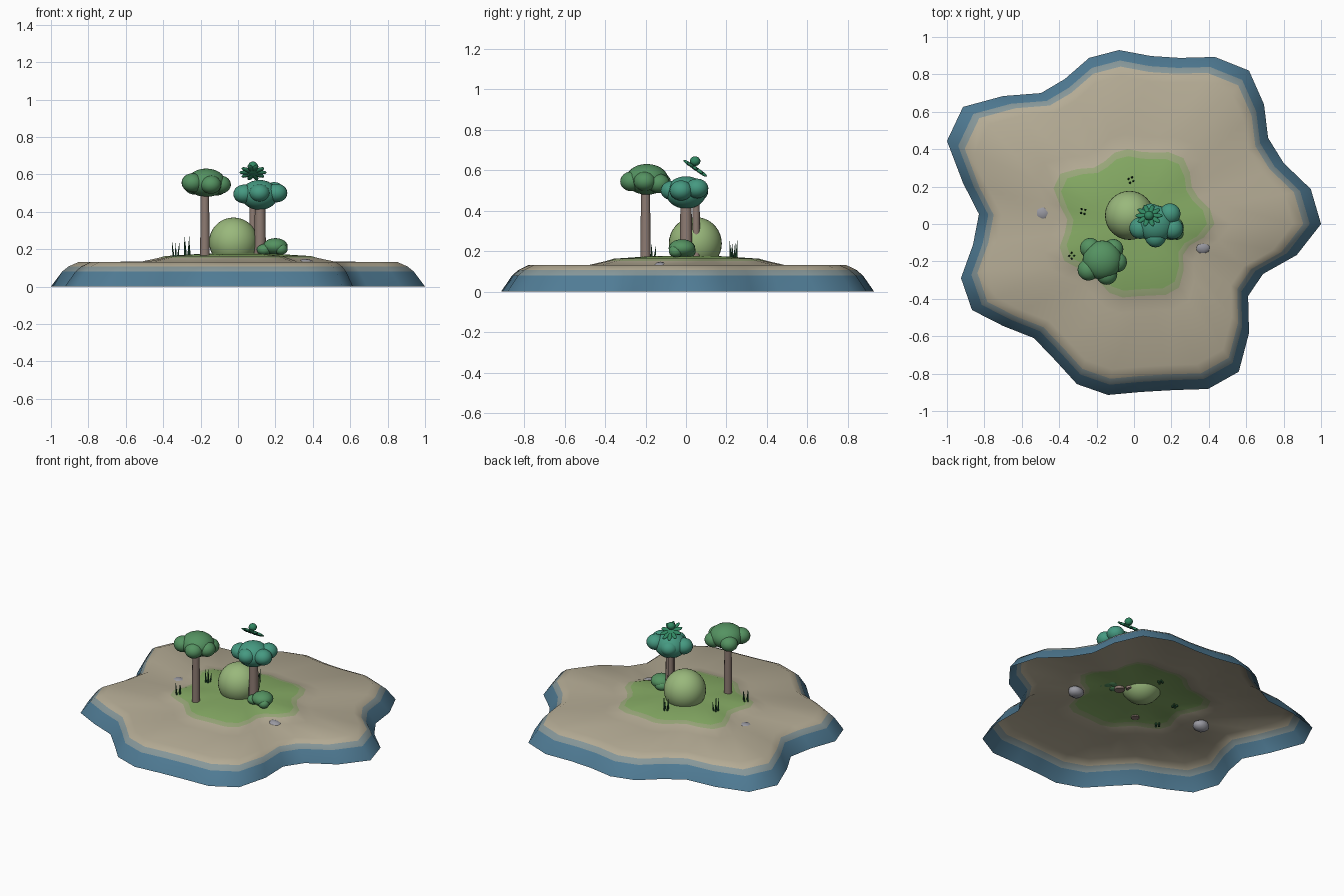
import bpy, bmesh, math, random
from mathutils import Vector, Matrix

if "Cube" in bpy.data.objects:
    bpy.data.objects.remove(bpy.data.objects["Cube"])
random.seed(4)


def mat(name, rgb):
    m = bpy.data.materials.new(name)
    m.diffuse_color = (*rgb, 1)
    m.use_nodes = True
    m.node_tree.nodes["Principled BSDF"].inputs["Base Color"].default_value = m.diffuse_color
    return m


WATER = mat("water_edge", (.08, .20, .30))
WET = mat("wet_sand", (.24, .31, .32))
SAND = mat("sand", (.46, .41, .30))
FADE = mat("grass_fade", (.33, .40, .20))
GRASS = mat("grass", (.24, .41, .13))
HILL = mat("hill", (.32, .48, .20))
BARK = mat("bark", (.27, .20, .17))
LEAF = mat("leaf", (.09, .29, .12))
TEAL = mat("teal_leaf", (.06, .32, .22))
PALM = mat("palm_leaf", (.03, .24, .12))
BLADE = mat("blade", (.02, .10, .04))
STONE = mat("stone", (.32, .32, .36))


def finish(name, bm, mats, smooth=True):
    me = bpy.data.meshes.new(name)
    bm.to_mesh(me)
    bm.free()
    for m in mats:
        me.materials.append(m)
    for p in me.polygons:
        p.use_smooth = smooth
    ob = bpy.data.objects.new(name, me)
    bpy.context.collection.objects.link(ob)
    return ob


def ball(bm, c, r, rot=Matrix(), seg=20):
    s = Matrix.Diagonal((*r, 1))
    bmesh.ops.create_uvsphere(bm, u_segments=seg, v_segments=seg // 2 + 2,
                              radius=1, matrix=Matrix.Translation(c) @ rot @ s)


def cone(bm, a, b, r1, r2, seg=12):
    a, b = Vector(a), Vector(b)
    d = b - a
    rot = d.to_track_quat('Z', 'Y').to_matrix().to_4x4()
    bmesh.ops.create_cone(bm, cap_ends=True, segments=seg, radius1=r1, radius2=r2,
                          depth=d.length, matrix=Matrix.Translation((a + b) / 2) @ rot)


# Island: shoreline repeated inward as rings, open underneath
shore = [(1, 0), (.945, .187), (.8, .326), (.717, .46), (.695, .64), (.615, .82),
         (.433, .893), (.246, .888), (.09, .898), (-.08, .93), (-.24, .888),
         (-.37, .775), (-.497, .70), (-.70, .684), (-.914, .626), (-1, .444),
         (-.914, .219), (-.829, .053), (-.861, -.112), (-.925, -.289), (-.866, -.46),
         (-.70, -.545), (-.535, -.61), (-.417, -.733), (-.305, -.856), (-.139, -.914),
         (.037, -.898), (.209, -.888), (.396, -.882), (.56, -.79), (.615, -.583),
         (.61, -.385), (.69, -.267), (.87, -.166)]
rings = [(1, 0), (.94, .08), (.905, .108), (.85, .132), (.52, .133), (.43, .152),
         (.39, .163), (.2, .175)]
band = [0, 1, 2, 2, 2, 3, 4, 4]
bm = bmesh.new()
loops = [[bm.verts.new((x * s, y * s, z)) for x, y in shore] for s, z in rings]
mid = bm.verts.new((0, 0, .178))
n = len(shore)
for k in range(len(loops)):
    for i in range(n):
        j = (i + 1) % n
        if k < len(loops) - 1:
            f = bm.faces.new((loops[k][i], loops[k][j], loops[k + 1][j], loops[k + 1][i]))
        else:
            f = bm.faces.new((loops[k][i], loops[k][j], mid))
        f.material_index = band[k]
finish("island", bm, [WATER, WET, SAND, FADE, GRASS])

# Round hill
bm = bmesh.new()
ball(bm, (-.024, .046, .238), (.131, .131, .131), seg=32)
finish("round_hill", bm, [HILL])


# Trees: trunk and a lobed crown
def trunk(name, x, y, z, r):
    bm = bmesh.new()
    cone(bm, (x, y, .16), (x, y, z), r, r * .85)
    bpy.context.view_layer.objects.active = ob = finish(name, bm, [BARK])
    ob.select_set(True)
    bpy.ops.object.shade_smooth_by_angle()
    ob.select_set(False)


def crown(name, c, r, lobes, m):
    bm = bmesh.new()
    ball(bm, c, r, seg=24)
    for ang, dist, dz, s in lobes:
        a = math.radians(ang)
        ball(bm, (c[0] + dist * math.cos(a), c[1] + dist * math.sin(a), c[2] + dz),
             (s, s, s * .87))
    finish(name, bm, [m])


trunk("tall_tree_trunk", -.177, -.2, .5, .026)
crown("tall_tree_crown", (-.17, -.193, .555), (.105, .105, .076),
      [(45, .082, -.02, .055), (135, .09, -.015, .055), (215, .09, 0, .058),
       (288, .08, -.01, .056), (352, .078, -.01, .055)], LEAF)
trunk("short_tree_trunk", .118, 0, .46, .032)
crown("short_tree_crown", (.115, 0, .49), (.1, .1, .08),
      [(35, .095, .02, .056), (345, .095, .01, .057), (270, .07, .01, .055),
       (195, .085, .005, .058), (115, .06, .005, .055)], TEAL)

# Palm: thin trunk, tilted ring of fronds and a bud
trunk("palm_trunk", .08, .05, .5, .02)
tilt = Matrix.Rotation(math.radians(-35), 4, 'X')
hub = Vector((.08, .045, .61))
bm = bmesh.new()
for i in range(10):
    spin = tilt @ Matrix.Rotation(math.tau * i / 10, 4, 'Z')
    ball(bm, hub + spin @ Vector((.04, 0, 0)), (.034, .014, .009), spin, 12)
ball(bm, hub, (.03, .03, .01), tilt, 12)
ball(bm, hub + Vector((0, 0, .035)), (.026, .026, .024), seg=14)
finish("palm_fronds", bm, [PALM])

# Low bush
bm = bmesh.new()
for c, r in [((.2, -.02, .215), (.066, .066, .044)), ((.14, -.03, .197), (.04, .04, .03)),
             ((.18, .01, .2), (.045, .038, .032)), ((.23, -.05, .2), (.035, .035, .03))]:
    ball(bm, c, r)
finish("bush", bm, [LEAF])

# Grass tufts
for i, (x, y, z) in enumerate([(-.333, -.17, .158), (-.272, .067, .165), (-.016, .235, .168)]):
    bm = bmesh.new()
    for k in range(4):
        a = k * math.tau / 4 + .6 * i
        bx, by = x + .012 * math.cos(a), y + .014 * math.sin(a)
        h = random.uniform(.07, .115)
        cone(bm, (bx, by, z - .01), (bx + .008 * math.cos(a), by + .008 * math.sin(a), z + h),
             .007, 0, 5)
    finish(f"grass_tuft_{i + 1}", bm, [BLADE], False)

# Mostly buried stones
for i, (x, y, z) in enumerate([(-.49, .06, .105), (.363, -.125, .112)]):
    bm = bmesh.new()
    bmesh.ops.create_icosphere(bm, subdivisions=2, radius=1,
                               matrix=Matrix.Translation((x, y, z)) @ Matrix.Diagonal((.055, .046, .036, 1)))
    for v in bm.verts:
        v.co += Vector([random.uniform(-.003, .003) for _ in range(3)])
    finish(f"stone_{i + 1}", bm, [STONE])
